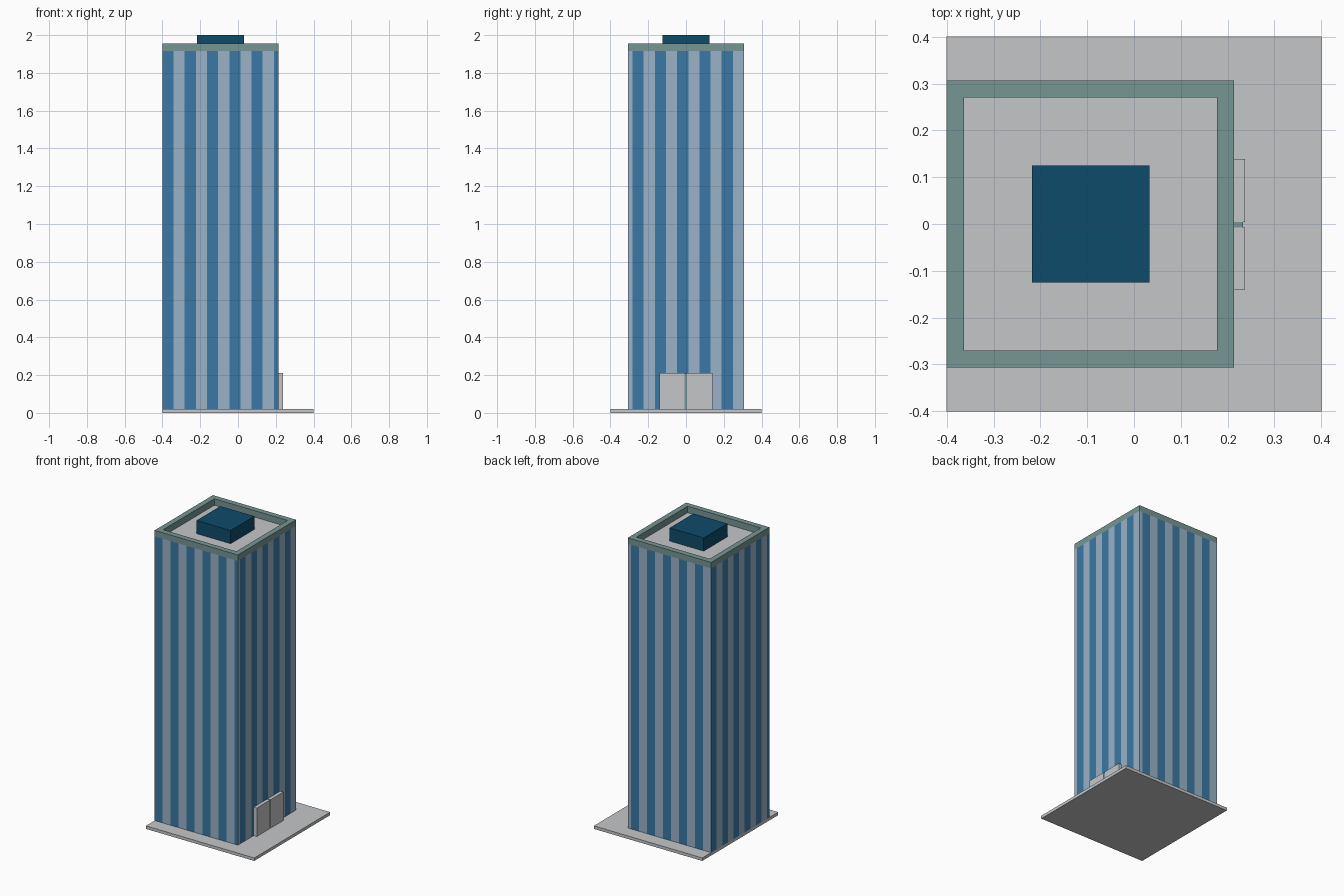
import bpy, bmesh
from mathutils import Vector

if "Cube" in bpy.data.objects:
    bpy.data.objects.remove(bpy.data.objects["Cube"])


def material(name, r, g, b):
    m = bpy.data.materials.new(name)
    m.diffuse_color = (r, g, b, 1)
    m.use_nodes = True
    m.node_tree.nodes["Principled BSDF"].inputs["Base Color"].default_value = m.diffuse_color
    return m


GREY = material("pale grey", 0.558, 0.565, 0.578)
TEAL = material("grey teal", 0.181, 0.305, 0.296)
NAVY = material("deep blue", 0.0044, 0.070, 0.144)
GLASS = material("window blue", 0.042, 0.188, 0.376)
LIGHT = material("light blue", 0.319, 0.445, 0.578)


def finish(name, bm, *mats):
    bmesh.ops.remove_doubles(bm, verts=bm.verts, dist=0.0001)
    bmesh.ops.recalc_face_normals(bm, faces=bm.faces)
    me = bpy.data.meshes.new(name)
    bm.to_mesh(me)
    bm.free()
    for m in mats:
        me.materials.append(m)
    ob = bpy.data.objects.new(name, me)
    bpy.context.collection.objects.link(ob)
    return ob


def box(name, lo, hi, mat):
    bm = bmesh.new()
    bmesh.ops.create_cube(bm, size=1)
    lo, hi = Vector(lo), Vector(hi)
    for v in bm.verts:
        v.co = (lo + hi) / 2 + v.co * (hi - lo)
    return finish(name, bm, mat)


X0, X1, Y = -0.4, 0.214, 0.307
Z0, ZR, ZP = 0.02, 1.915, 1.955
STRIPE, WIDTH = 0.059, X1 - X0

# Ground slab
box("base_slab", (-0.4, -0.4, 0), (0.4, 0.4, Z0), GREY)

# Tower walls: every wall is cut into vertical stripes, left to right from outside
bm = bmesh.new()
walls = [((X0, -Y), (1, 0), True), ((X1, -Y), (0, 1), False),
         ((X1, Y), (-1, 0), False), ((X0, Y), (0, -1), True)]
for (ox, oy), (dx, dy), dark_first in walls:
    n = 10
    rest = WIDTH - n * STRIPE
    cuts = [0] + [i * STRIPE + (0 if dark_first else rest)
                  for i in range(1 if dark_first else 0, n + 1)]
    if dark_first:
        cuts.append(WIDTH)
    for i, (a, b) in enumerate(zip(cuts, cuts[1:])):
        pts = [(a, Z0), (b, Z0), (b, ZR), (a, ZR)]
        f = bm.faces.new([bm.verts.new((ox + dx * t, oy + dy * t, z)) for t, z in pts])
        f.material_index = (i + (0 if dark_first else 1)) % 2
finish("striped_tower", bm, GLASS, LIGHT)

# Roof deck
box("roof_deck", (X0 + 0.003, -Y + 0.003, ZR - 0.03), (X1 - 0.003, Y - 0.003, ZR - 0.003), GREY)

# Parapet: square ring around the roof
bm = bmesh.new()
T = 0.037
rings = []
for inset, z in ((0, ZR), (0, ZP), (T, ZP), (T, ZR - 0.004)):
    xs, ys = (X0 + inset, X1 - inset), Y - inset
    rings.append([bm.verts.new(c) for c in ((xs[0], -ys, z), (xs[1], -ys, z),
                                            (xs[1], ys, z), (xs[0], ys, z))])
for r in range(4):
    a, b = rings[r], rings[(r + 1) % 4]
    for i in range(4):
        j = (i + 1) % 4
        bm.faces.new((a[i], a[j], b[j], b[i]))
finish("parapet", bm, TEAL)

# Rooftop plant room
box("roof_plant_room", (-0.218, -0.125, ZR - 0.01), (0.033, 0.125, 2.0), NAVY)

# Entrance: two door leaves with a thin teal seam
for name, a, b in (("left_door", -0.14, -0.007), ("right_door", 0.004, 0.139)):
    box(name, (X1 - 0.002, a, Z0), (0.237, b, 0.21), GREY)
box("door_seam", (X1 - 0.002, -0.007, Z0), (0.233, 0.004, 0.208), TEAL)
